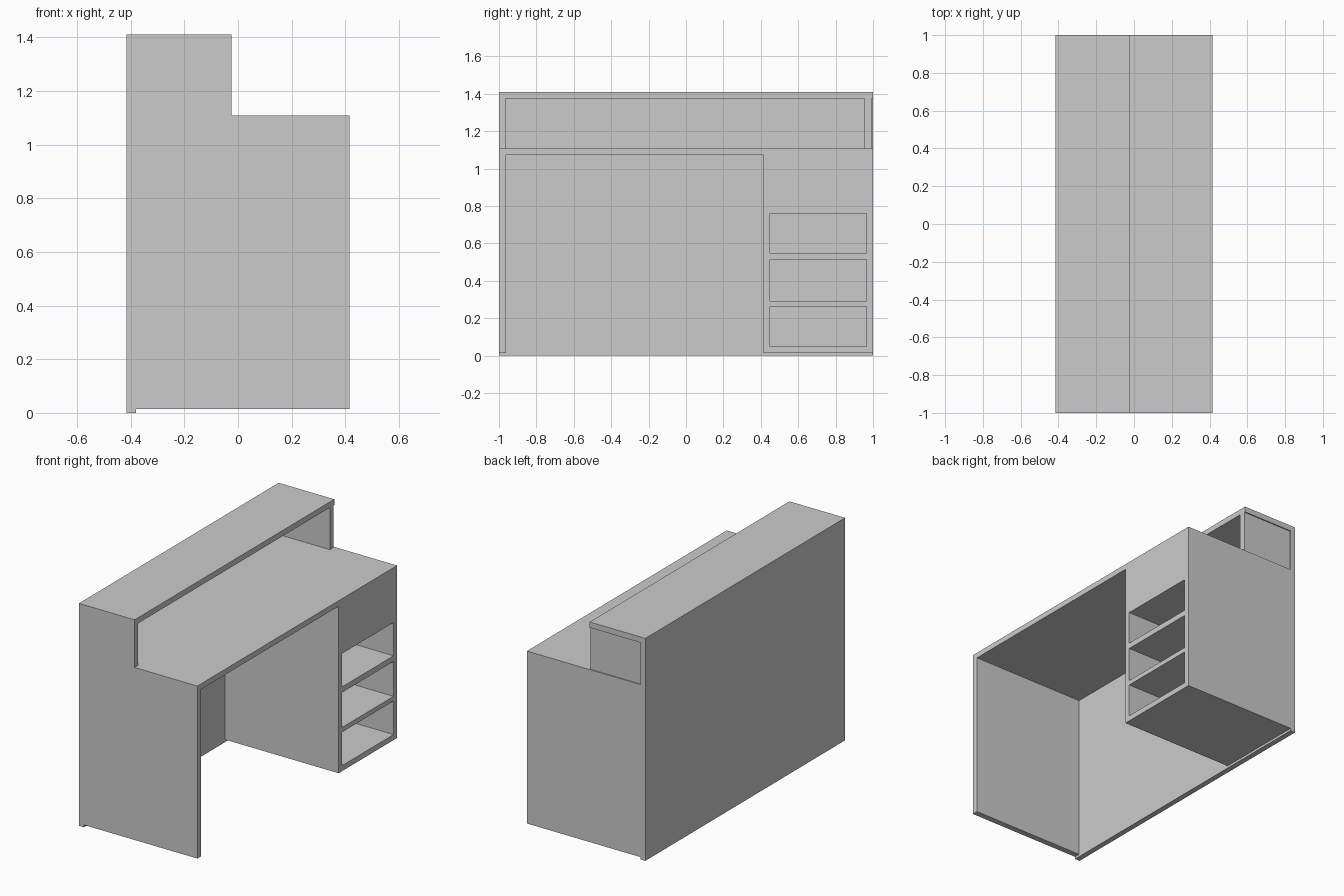
import bpy
import bmesh
from mathutils import Matrix, Vector

if "Cube" in bpy.data.objects:
    bpy.data.objects.remove(bpy.data.objects["Cube"])

grey = bpy.data.materials.new("light_grey")
grey.diffuse_color = (0.6, 0.6, 0.6, 1)
grey.use_nodes = True
grey.node_tree.nodes["Principled BSDF"].inputs["Base Color"].default_value = grey.diffuse_color


def box(name, x, y, z):
    """Box given by its (min, max) along each axis."""
    lo, hi = Vector((x[0], y[0], z[0])), Vector((x[1], y[1], z[1]))
    bm = bmesh.new()
    bmesh.ops.create_cube(bm, size=1, matrix=Matrix.Translation((lo + hi) / 2) @ Matrix.Diagonal((*(hi - lo), 1)))
    me = bpy.data.meshes.new(name)
    bm.to_mesh(me)
    bm.free()
    me.materials.append(grey)
    ob = bpy.data.objects.new(name, me)
    bpy.context.collection.objects.link(ob)
    return ob


def carve(ob, x, y, z):
    """Cut a box-shaped space out of a part."""
    cutter = box("cutter", x, y, z)
    cutter.hide_render = True
    mod = ob.modifiers.new("cut", 'BOOLEAN')
    mod.operation, mod.solver, mod.object = 'DIFFERENCE', 'EXACT', cutter
    bpy.context.view_layer.objects.active = ob
    bpy.ops.object.modifier_apply(modifier=mod.name)
    bpy.data.objects.remove(cutter)


BACK, INNER, FRONT, SHELF = -0.415, -0.38, 0.415, -0.025

# Tall back panel, standing on the floor
box("back_panel", (BACK, INNER), (-1, 1), (0, 1.41))

# Desk body: worktop, left side and cabinet in one piece
desk = box("desk_body", (INNER, FRONT), (-1, 1), (0.015, 1.108))
carve(desk, (INNER - 0.1, FRONT + 0.1), (-0.962, 0.415), (-0.1, 1.073))
# Three open cubbies
for z in ((0.05, 0.262), (0.292, 0.513), (0.549, 0.76)):
    carve(desk, (INNER - 0.1, FRONT + 0.1), (0.45, 0.965), z)

# Raised counter shelf with its two end supports
box("counter_shelf", (INNER, SHELF), (-1, 1), (1.374, 1.41))
box("left_shelf_support", (INNER, SHELF), (-1, -0.965), (1.108, 1.374))
box("right_shelf_support", (INNER, SHELF), (0.955, 0.993), (1.108, 1.374))
